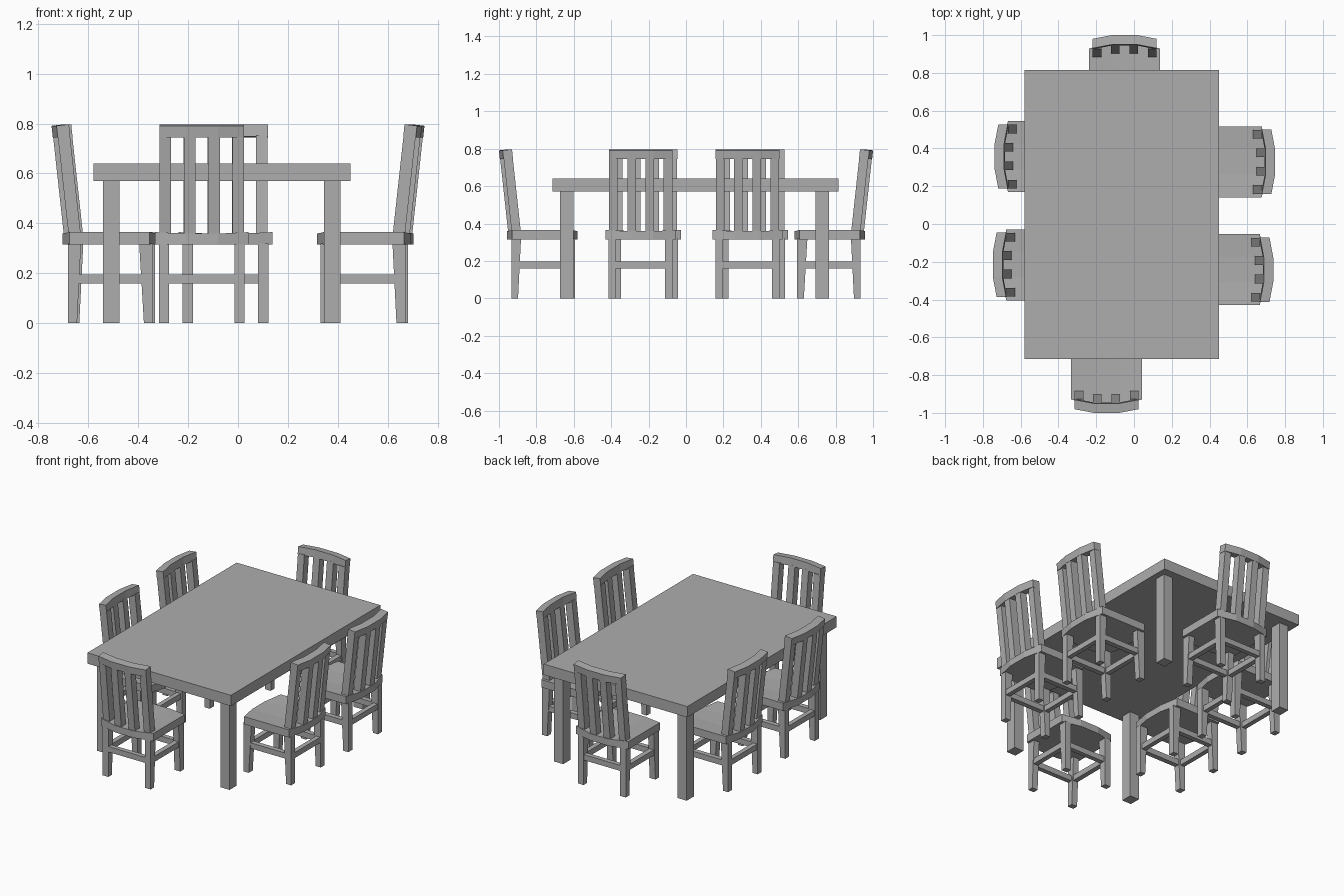
import bpy, bmesh, math
from mathutils import Matrix, Vector

if "Cube" in bpy.data.objects:
    bpy.data.objects.remove(bpy.data.objects["Cube"])

grey = bpy.data.materials.new("plain_grey")
grey.diffuse_color = (0.42, 0.42, 0.42, 1)
grey.use_nodes = True
grey.node_tree.nodes["Principled BSDF"].inputs["Base Color"].default_value = grey.diffuse_color


def make_object(name, bm, matrix=Matrix.Identity(4)):
    bmesh.ops.recalc_face_normals(bm, faces=bm.faces)
    mesh = bpy.data.meshes.new(name)
    bm.to_mesh(mesh)
    bm.free()
    mesh.materials.append(grey)
    ob = bpy.data.objects.new(name, mesh)
    ob.matrix_world = matrix
    bpy.context.collection.objects.link(ob)
    return ob


def box(bm, x, y, z, y_low=None):
    """Box from ranges; y_low gives a different y range at the bottom (taper or lean)."""
    y_low = y_low or y
    v = [bm.verts.new(p) for yr, h in ((y_low, z[0]), (y, z[1]))
         for p in ((x[0], yr[0], h), (x[1], yr[0], h), (x[1], yr[1], h), (x[0], yr[1], h))]
    for f in ((3, 2, 1, 0), (4, 5, 6, 7), (0, 1, 5, 4), (1, 2, 6, 5), (2, 3, 7, 6), (3, 0, 4, 7)):
        bm.faces.new([v[i] for i in f])


def loft(bm, sections):
    """Skin four-cornered sections that follow one another, and cap the ends."""
    rings = [[bm.verts.new(p) for p in s] for s in sections]
    for a, b in zip(rings, rings[1:]):
        for i in range(4):
            j = (i + 1) % 4
            bm.faces.new((a[i], a[j], b[j], b[i]))
    bm.faces.new(rings[0][::-1])
    bm.faces.new(rings[-1])


# ---- table ----
bm = bmesh.new()
box(bm, (-0.58, 0.45), (-0.715, 0.815), (0.57, 0.64))
make_object("table_top", bm)
bm = bmesh.new()
for x in (-0.508, 0.378):
    for y in (-0.637, 0.729):
        box(bm, (x - 0.033, x + 0.033), (y - 0.036, y + 0.036), (0, 0.57))
make_object("table_legs", bm)

SEAT_TOP = 0.362
LEAN = 0.047 / 0.43      # backward lean of the backrest


def chair(label, cx, cy, angle):
    """Chair with its backrest toward local -y."""
    m = Matrix.Translation((cx, cy, 0)) @ Matrix.Rotation(angle, 4, 'Z')

    # seat: bowed front and back, slightly hollow on top
    bm = bmesh.new()
    loft(bm, [((x, -d, 0.315), (x, d, 0.315), (x, d, top), (x, -d, top))
              for x, d, top in ((-0.188, 0.161, 0.365), (-0.065, 0.189, 0.359),
                                (0.065, 0.189, 0.359), (0.188, 0.161, 0.365))])
    make_object(label + "_seat", bm, m)

    # legs: tapered on the inner side
    bm = bmesh.new()
    for s in (-1, 1):
        xr = sorted((s * 0.131, s * 0.172))
        box(bm, xr, (-0.166, -0.114), (0, 0.32), (-0.166, -0.130))
        box(bm, xr, (0.119, 0.174), (0, 0.32), (0.138, 0.174))
    make_object(label + "_legs", bm, m)

    # stretchers between the legs
    bm = bmesh.new()
    for s in (-1, 1):
        x, y = s * 0.152, s * 0.148
        box(bm, (x - 0.016, x + 0.016), (-0.14, 0.15), (0.16, 0.196))
        box(bm, (-0.14, 0.14), (y - 0.015, y + 0.015), (0.16, 0.196))
    make_object(label + "_stretchers", bm, m)

    # four leaning back slats
    bm = bmesh.new()
    run = LEAN * (0.755 - 0.355)
    for x, y in ((-0.146, -0.115), (-0.049, -0.134), (0.049, -0.134), (0.146, -0.115)):
        box(bm, (x - 0.023, x + 0.023), (y - 0.049 - run, y - run), (0.355, 0.755),
            (y - 0.049, y))
    make_object(label + "_back_slats", bm, m)

    # bowed top rail
    bm = bmesh.new()
    low, high = LEAN * (0.748 - SEAT_TOP), LEAN * (0.795 - SEAT_TOP)
    loft(bm, [((x, y - 0.05 - low, 0.744), (x, y - low, 0.748),
               (x, y - high, 0.797), (x, y - 0.05 - high, 0.791))
              for x, y in ((-0.17, -0.115), (-0.065, -0.135), (0.065, -0.135), (0.17, -0.115))])
    make_object(label + "_top_rail", bm, m)


q = math.pi / 2
chair("front_chair", -0.145, -0.768, 0)
chair("rear_chair", -0.05, 0.768, 2 * q)
chair("right_rear_chair", 0.515, 0.329, q)
chair("right_front_chair", 0.505, -0.242, q)
chair("left_rear_chair", -0.506, 0.357, -q)
chair("left_front_chair", -0.515, -0.216, -q)
